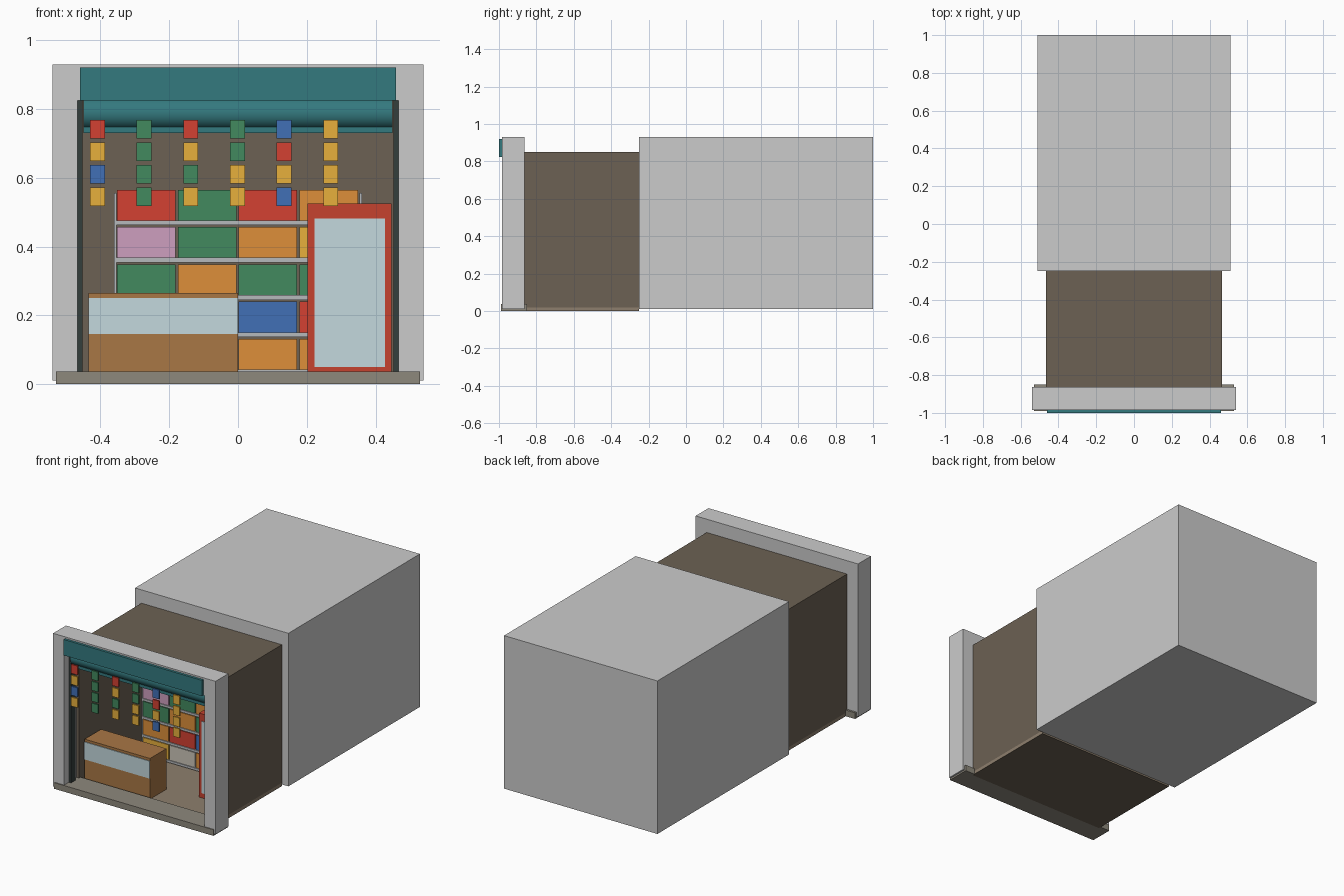
import bpy, bmesh, math

if "Cube" in bpy.data.objects:
    bpy.data.objects.remove(bpy.data.objects["Cube"])

mats = {}
PALETTE = {
    "teal": "2A5C60", "dark": "2A3130", "wall": "524A40", "floor": "6B6053",
    "plinth": "6B675E", "red": "A03329", "green": "346848", "yellow": "B08530",
    "blue": "33558A", "orange": "A86C2E", "mauve": "9C7890", "pale": "9A958C",
    "wood": "7F5A36", "glass": "94A4A8", "metal": "8A8C8E", "cabinet_red": "963426",
}


def paint(ob, key):
    if key is None:
        return
    if key not in mats:
        h = PALETTE[key]
        rgb = [min(1, (int(h[i:i + 2], 16) / 255) ** 2.2 / 0.55) for i in (0, 2, 4)]
        mats[key] = bpy.data.materials.new(key)
        mats[key].diffuse_color = (*rgb, 1)
    ob.data.materials.append(mats[key])


def make(name, bm, color):
    bmesh.ops.recalc_face_normals(bm, faces=bm.faces)
    me = bpy.data.meshes.new(name)
    bm.to_mesh(me)
    bm.free()
    ob = bpy.data.objects.new(name, me)
    bpy.context.collection.objects.link(ob)
    paint(ob, color)
    return ob


def box(name, x0, x1, y0, y1, z0, z1, color=None):
    bm = bmesh.new()
    bmesh.ops.create_cube(bm, size=1)
    for v in bm.verts:
        v.co = (x1 if v.co.x > 0 else x0, y1 if v.co.y > 0 else y0, z1 if v.co.z > 0 else z0)
    return make(name, bm, color)


def extrude(name, pts, vec, color=None):
    bm = bmesh.new()
    face = bm.faces.new([bm.verts.new(p) for p in pts])
    out = bmesh.ops.extrude_face_region(bm, geom=[face])
    bmesh.ops.translate(bm, vec=vec, verts=[g for g in out["geom"] if isinstance(g, bmesh.types.BMVert)])
    return make(name, bm, color)


# Building masses: rear block and front frame with its opening
box("rear_block", -0.51, 0.51, -0.25, 1.0, 0.01, 0.93)
W, H = 0.467, 0.825
frame = [(-0.54, 0.01), (-0.54, 0.93), (0.54, 0.93), (0.54, 0.01),
         (W, 0.01), (W, H), (-W, H), (-W, 0.01)]
extrude("front_frame", [(x, -0.985, z) for x, z in frame], (0, 0.122, 0))
box("doorstep", -0.53, 0.53, -0.99, -0.85, 0, 0.037, "plinth")

# Shop room, open at the front
box("room_floor", -W, W, -0.865, -0.25, 0.002, 0.02, "floor")
box("room_underside", -W, W, -0.865, -0.25, 0, 0.002, "wall")
box("room_ceiling", -W, W, -0.865, -0.25, 0.835, 0.85, "wall")
box("room_back_wall", -W, W, -0.265, -0.25, 0.02, 0.835, "wall")
for side, s in (("left", -1), ("right", 1)):
    a, b = sorted((s * W, s * 0.452))
    box(f"room_{side}_wall", a, b, -0.865, -0.265, 0.02, 0.835, "wall")
    box(f"{side}_shutter_guide", a, b, -0.94, -0.90, 0.037, H, "dark")

# Shutter housing, rolled shutter and its bottom bar
box("shutter_housing", -0.46, 0.46, -1.0, -0.983, 0.825, 0.92, "teal")
N = 24
roll = extrude("shutter_roll",
               [(-0.45, -0.905 + 0.047 * math.cos(2 * math.pi * i / N),
                 0.788 + 0.047 * math.sin(2 * math.pi * i / N)) for i in range(N)],
               (0.9, 0, 0), "teal")
bpy.context.view_layer.objects.active = roll
roll.select_set(True)
bpy.ops.object.shade_smooth_by_angle(angle=math.radians(35))
box("shutter_bottom_bar", -0.45, 0.45, -0.93, -0.905, 0.73, 0.748, "teal")

# Hanging strips of packets
KEY = {"r": "red", "g": "green", "y": "yellow", "b": "blue", "o": "orange",
       "m": "mauve", "p": "pale"}
for c, strip in enumerate(["ryby", "gggg", "rygy", "ggyy", "bryb", "yyyy"]):
    x = -0.409 + 0.1358 * c
    for r, k in enumerate(strip):
        z = 0.741 - 0.0655 * r
        box(f"packet_{c + 1}_{r + 1}", x - 0.0215, x + 0.0215, -0.972, -0.962,
            z - 0.027, z + 0.027, KEY[k])

# Shelf unit with goods
for side, s in (("left", -1), ("right", 1)):
    a, b = sorted((s * 0.353, s * 0.36))
    box(f"shelf_{side}_post", a, b, -0.405, -0.265, 0.02, 0.555, "metal")
for r, row in enumerate(["ypoo", "orbr", "gogg", "mgoy", "rgro"]):
    z = 0.036 + 0.1085 * r
    box(f"shelf_{r + 1}", -0.353, 0.353, -0.405, -0.265, z - 0.008, z + 0.006, "metal")
    for c, k in enumerate(row):
        x = -0.267 + 0.177 * c
        box(f"goods_{r + 1}_{c + 1}", x - 0.085, x + 0.085, -0.40, -0.29,
            z + 0.006, z + 0.095, KEY[k])

# Counter with display glass
box("counter", -0.435, 0, -0.836, -0.68, 0.02, 0.265, "wood")
box("counter_glass", -0.435, 0, -0.84, -0.835, 0.145, 0.25, "glass")

# Drinks cabinet
box("drinks_cabinet", 0.202, 0.447, -0.66, -0.46, 0.02, 0.525, "cabinet_red")
box("drinks_cabinet_glass", 0.222, 0.427, -0.664, -0.658, 0.05, 0.482, "glass")

for m in bpy.data.materials:
    if m.users and not m.is_grease_pencil:
        m.use_nodes = True
        m.node_tree.nodes["Principled BSDF"].inputs["Base Color"].default_value = m.diffuse_color
